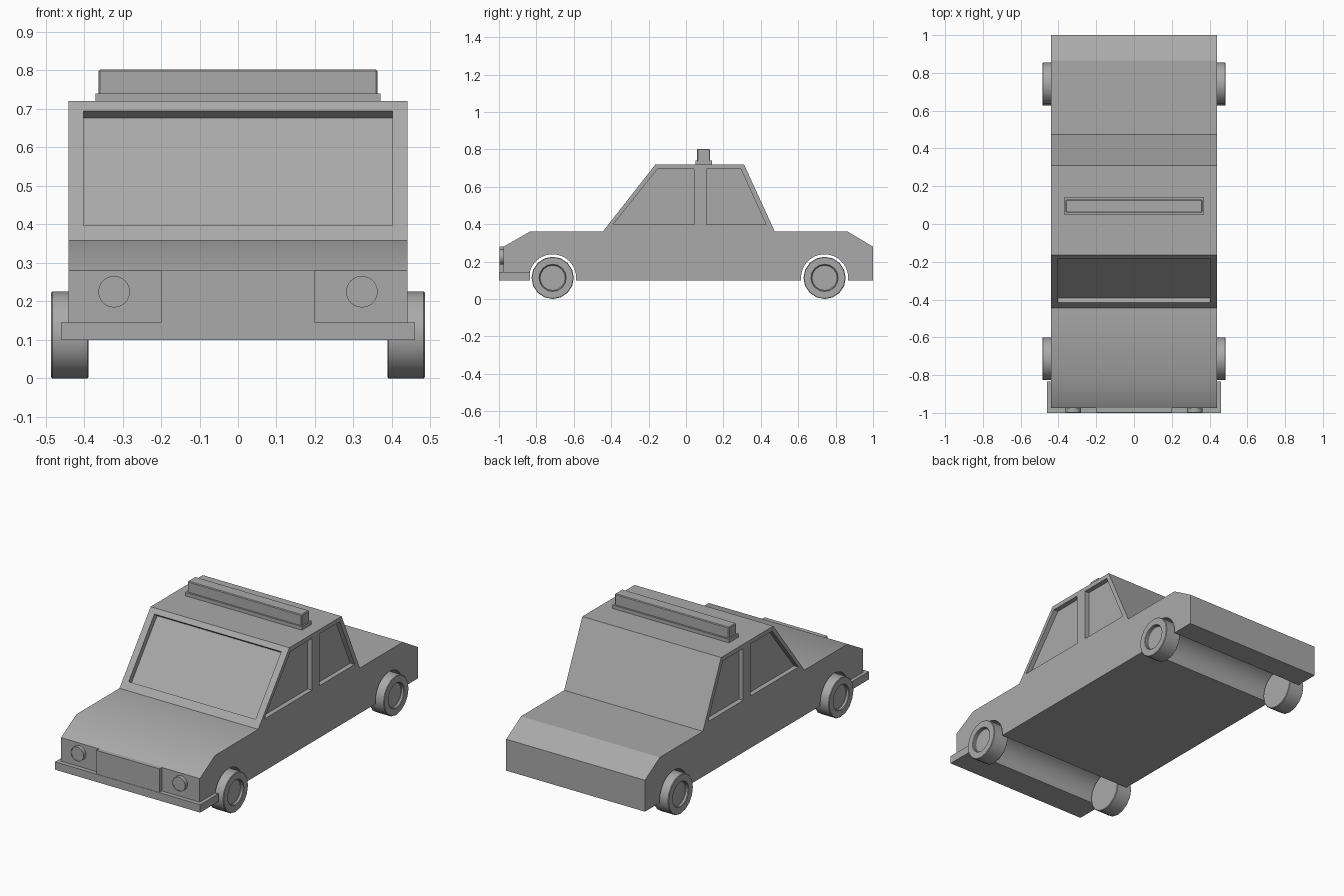
import bpy, bmesh, math
from mathutils import Vector, Matrix

cube = bpy.data.objects.get("Cube")
if cube:
    bpy.data.objects.remove(cube, do_unlink=True)

grey = bpy.data.materials.new("plain grey")
grey.use_nodes = True
COLOUR = (0.4, 0.4, 0.4, 1)
grey.diffuse_color = COLOUR
grey.node_tree.nodes["Principled BSDF"].inputs["Base Color"].default_value = COLOUR


def finish(name, bm):
    bmesh.ops.recalc_face_normals(bm, faces=bm.faces)
    mesh = bpy.data.meshes.new(name)
    bm.to_mesh(mesh)
    bm.free()
    mesh.materials.append(grey)
    obj = bpy.data.objects.new(name, mesh)
    bpy.context.collection.objects.link(obj)
    return obj


def activate(obj):
    bpy.ops.object.select_all(action='DESELECT')
    obj.select_set(True)
    bpy.context.view_layer.objects.active = obj


def smooth(obj):
    activate(obj)
    bpy.ops.object.shade_smooth_by_angle(angle=math.radians(30))


def soften(obj, width):
    mod = obj.modifiers.new("soft_edges", 'BEVEL')
    mod.width = width
    mod.segments = 1
    mod.limit_method = 'ANGLE'


def prism(name, outline, x0, x1):
    """Side outline of (y, z) points, extruded across the car."""
    bm = bmesh.new()
    face = bm.faces.new([bm.verts.new((x0, y, z)) for y, z in outline])
    out = bmesh.ops.extrude_face_region(bm, geom=[face])
    moved = [v for v in out["geom"] if isinstance(v, bmesh.types.BMVert)]
    bmesh.ops.translate(bm, verts=moved, vec=(x1 - x0, 0, 0))
    return finish(name, bm)


def box(name, half_x, y0, y1, z0, z1):
    return prism(name, [(y0, z0), (y1, z0), (y1, z1), (y0, z1)], -half_x, half_x)


def disc(name, radius, depth, segments, axis, centre, inner, sink):
    """Cylinder with a sunken outer face, along the given axis."""
    bm = bmesh.new()
    bmesh.ops.create_cone(bm, cap_ends=True, segments=segments,
                          radius1=radius, radius2=radius, depth=depth)
    cap = max(bm.faces, key=lambda f: f.calc_center_median().z)
    bmesh.ops.inset_region(bm, faces=[cap], thickness=radius - inner)
    out = bmesh.ops.extrude_face_region(bm, geom=[cap])
    moved = [v for v in out["geom"] if isinstance(v, bmesh.types.BMVert)]
    bmesh.ops.delete(bm, geom=[cap], context='FACES_ONLY')
    bmesh.ops.translate(bm, verts=moved, vec=(0, 0, -sink))
    turn = Vector((0, 0, 1)).rotation_difference(Vector(axis)).to_matrix().to_4x4()
    bm.transform(Matrix.Translation(centre) @ turn)
    return finish(name, bm)


# Body outline with wheel arches
FLOOR, HALF = 0.10, 0.44
WHEELS = {"front": -0.713, "rear": 0.741}
AXLE_Z, ARCH = 0.113, 0.126


def arch(y):
    start = math.asin((FLOOR - AXLE_Z) / ARCH)
    steps = 24
    angles = [start + (math.pi - 2 * start) * i / steps for i in range(steps + 1)]
    return [(y + ARCH * math.cos(a), AXLE_Z + ARCH * math.sin(a)) for a in angles]


hood_base, roof_front = Vector((-0.445, 0.36)), Vector((-0.163, 0.72))
outline = [(-0.975, FLOOR), (-0.975, 0.28), (-0.835, 0.36), hood_base, roof_front,
           (0.31, 0.72), (0.475, 0.36), (0.865, 0.36), (1, 0.28), (1, FLOOR)]
outline += arch(WHEELS["rear"]) + arch(WHEELS["front"])
body = prism("body", outline, -HALF, HALF)

# Recessed windscreen and side windows
slope = (roof_front - hood_base).normalized()
normal = Vector((-slope.y, slope.x))


def on_screen(z, offset):
    t = (z - hood_base.y) / slope.y
    return hood_base + slope * t + normal * offset


screen = [on_screen(0.397, 0.1), on_screen(0.695, 0.1),
          on_screen(0.695, -0.03), on_screen(0.397, -0.03)]
cutters = [prism("windscreen_cutter", screen, -0.402, 0.402)]
windows = {
    "front_window": [(-0.39, 0.398), (-0.152, 0.695), (0.043, 0.695), (0.043, 0.398)],
    "rear_window": [(0.11, 0.398), (0.11, 0.695), (0.293, 0.695), (0.428, 0.398)],
}
for name, shape in windows.items():
    for side in (-1, 1):
        cutters.append(prism(name + "_cutter", shape, side * 0.412, side * 0.5))
for cutter in cutters:
    cutter.hide_render = True
    mod = body.modifiers.new("recess", 'BOOLEAN')
    mod.operation = 'DIFFERENCE'
    mod.solver = 'EXACT'
    mod.object = cutter
    activate(body)
    bpy.ops.object.modifier_apply(modifier=mod.name)
    bpy.data.objects.remove(cutter, do_unlink=True)
smooth(body)

# Front bumper and grille
box("front_bumper", 0.46, -1.0, -0.835, FLOOR, 0.145)
box("grille", 0.20, -0.998, -0.97, 0.14, 0.28)

# Roof light bar
box("light_bar_base", 0.37, 0.051, 0.139, 0.715, 0.74)
soften(box("light_bar", 0.362, 0.06, 0.129, 0.735, 0.802), 0.004)

# Wheels and headlights, mirrored left and right
for side, label in ((1, "left"), (-1, "right")):
    for place, y in WHEELS.items():
        wheel = disc(f"{place}_{label}_wheel", 0.113, 0.097, 16, (side, 0, 0),
                     (side * 0.437, y, AXLE_Z), 0.07, 0.018)
        soften(wheel, 0.003)
        smooth(wheel)
    lamp = disc(f"{label}_headlight", 0.041, 0.03, 24, (0, -1, 0),
                (side * 0.322, -0.982, 0.225), 0.037, 0.002)
    smooth(lamp)
